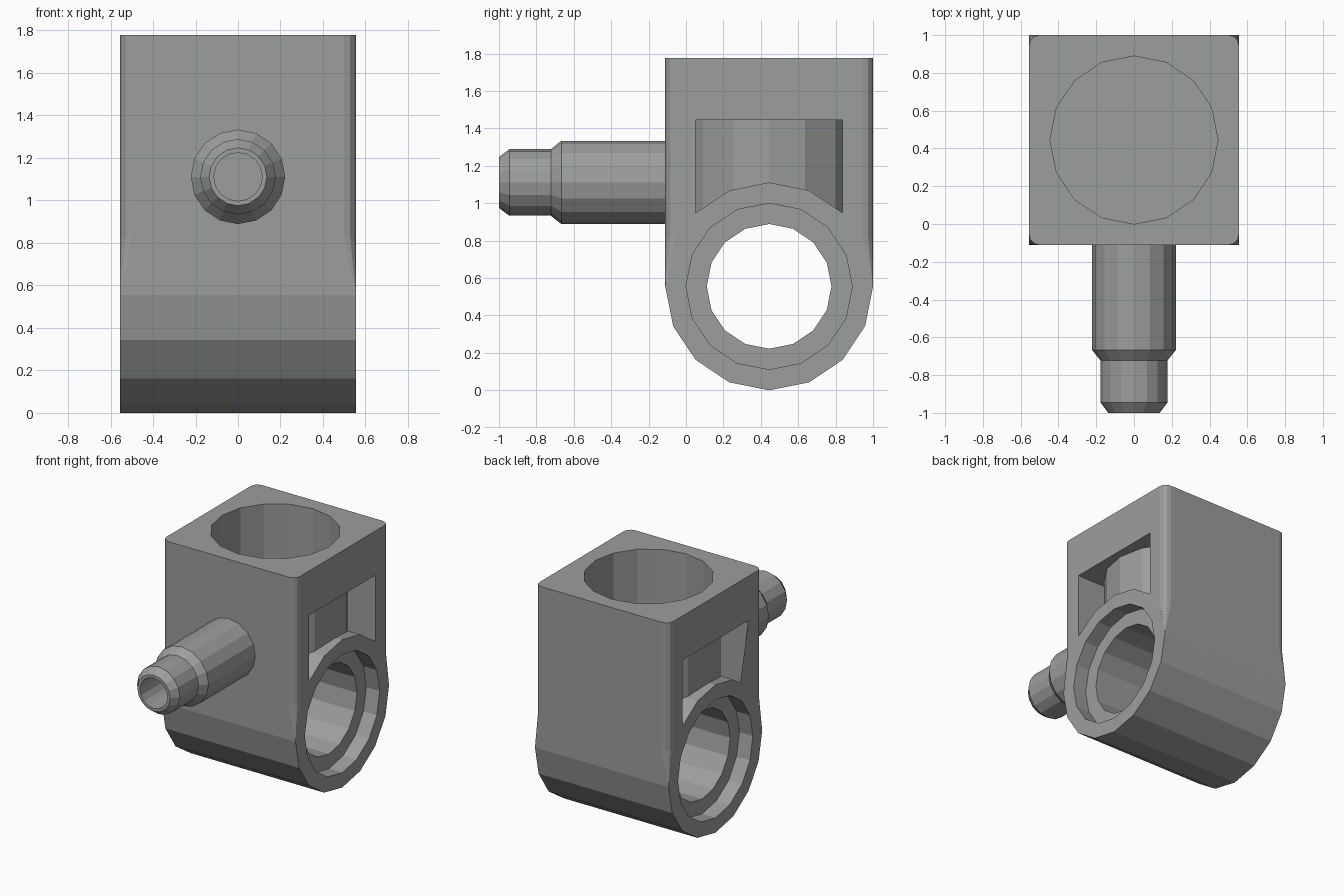
import bpy, bmesh, math
from mathutils import Matrix, Vector

cube = bpy.data.objects.get("Cube")
if cube:
    bpy.data.objects.remove(cube, do_unlink=True)

U = 1 / 18                      # small design unit; the pin end and back are 36 apart
HALF = 10 * U                   # half width of the block
MID_Y, BORE_Z, PIN_Z, TOP = 8 * U, 10 * U, 20 * U, 32 * U

grey = bpy.data.materials.new("light grey plastic")
grey.use_nodes = True
colour = (0.33, 0.345, 0.332, 1)
grey.diffuse_color = colour
grey.node_tree.nodes["Principled BSDF"].inputs["Base Color"].default_value = colour


def loft(name, rings):
    """Skin a list of equal-length point rings and cap both ends."""
    bm = bmesh.new()
    rows = [[bm.verts.new(p) for p in ring] for ring in rings]
    n = len(rows[0])
    for a, b in zip(rows, rows[1:]):
        for i in range(n):
            j = (i + 1) % n
            bm.faces.new((a[i], a[j], b[j], b[i]))
    bm.faces.new(rows[0][::-1])
    bm.faces.new(rows[-1])
    bmesh.ops.remove_doubles(bm, verts=bm.verts, dist=1e-5)
    bmesh.ops.recalc_face_normals(bm, faces=bm.faces)
    mesh = bpy.data.meshes.new(name)
    bm.to_mesh(mesh)
    bm.free()
    mesh.materials.append(grey)
    obj = bpy.data.objects.new(name, mesh)
    bpy.context.collection.objects.link(obj)
    return obj


def lathe(name, profile, axis, centre, sides=16):
    """Turn (radius, distance) pairs around the x, y or z axis through centre."""
    turn = {"x": Matrix.Rotation(math.pi / 2, 3, "Y"),
            "y": Matrix.Rotation(-math.pi / 2, 3, "X"),
            "z": Matrix.Identity(3)}[axis]
    angles = [math.tau * i / sides for i in range(sides)]
    return loft(name, [[turn @ Vector((r * math.cos(a), r * math.sin(a), d)) + Vector(centre)
                        for a in angles] for r, d in profile])


def block(name, x, y, z):
    """Box from (low, high) ranges."""
    return loft(name, [[(x[0], y[0], h), (x[1], y[0], h), (x[1], y[1], h), (x[0], y[1], h)]
                       for h in z])


def combine(target, tool, operation):
    """Apply an exact boolean and discard the tool."""
    mod = target.modifiers.new("boolean", "BOOLEAN")
    mod.object, mod.operation, mod.solver = tool, operation, "EXACT"
    bpy.context.view_layer.objects.active = target
    bpy.ops.object.modifier_apply(modifier=mod.name)
    bpy.data.objects.remove(tool, do_unlink=True)


def rounded_square(radius, z):
    """Square ring with four-point rounded corners."""
    ring = []
    for quarter in range(4):
        for step in range(4):
            a = math.pi / 2 * quarter + math.pi / 6 * step
            sx = 1 if quarter in (0, 3) else -1
            sy = 1 if quarter < 2 else -1
            ring.append((sx * (HALF - radius) + radius * math.cos(a),
                         MID_Y + sy * (HALF - radius) + radius * math.sin(a), z))
    return ring


# Block: upright body whose rounded corners fade out into the round lower barrel
barrel_centre = (0, MID_Y, BORE_Z)
body = loft("connector_block", [rounded_square(0, BORE_Z), rounded_square(U, 0.82),
                                rounded_square(U, TOP)])
combine(body, lathe("barrel", [(HALF, -HALF), (HALF, HALF)], "x", barrel_centre), "UNION")

# Round socket in the top
combine(body, lathe("socket", [(8 * U, PIN_Z), (8 * U, TOP + U)], "z", (0, MID_Y, 0)),
        "DIFFERENCE")

# Cross bore with a shallow counterbore at each end
bore = [(8 * U, -HALF - U), (8 * U, -8 * U), (6 * U, -8 * U),
        (6 * U, 8 * U), (8 * U, 8 * U), (8 * U, HALF + U)]
combine(body, lathe("bore", bore, "x", barrel_centre), "DIFFERENCE")

# Side windows, leaving the socket wall and the barrel standing inside
half_window = HALF * math.sin(math.pi / 4)
for side in (-1, 1):
    window = block("window", sorted((side * 0.28, side * 0.7)),
                   (MID_Y - half_window, MID_Y + half_window), (0.8, 26 * U))
    combine(window, lathe("socket_wall", [(9 * U, 0.5), (9 * U, TOP)], "z", (0, MID_Y, 0)),
            "DIFFERENCE")
    combine(window, lathe("barrel_wall", [(HALF, -1), (HALF, 1)], "x", barrel_centre),
            "DIFFERENCE")
    combine(body, window, "DIFFERENCE")

# Hollow stepped pin on the front
pin = [(4 * U, -2 * U), (4 * U, -12 * U), (3.2 * U, -13 * U), (3.2 * U, -17 * U),
       (2.45 * U, -18 * U), (2.05 * U, -18 * U), (2.05 * U, -9 * U)]
lathe("front_pin", pin, "y", (0, 0, PIN_Z))
